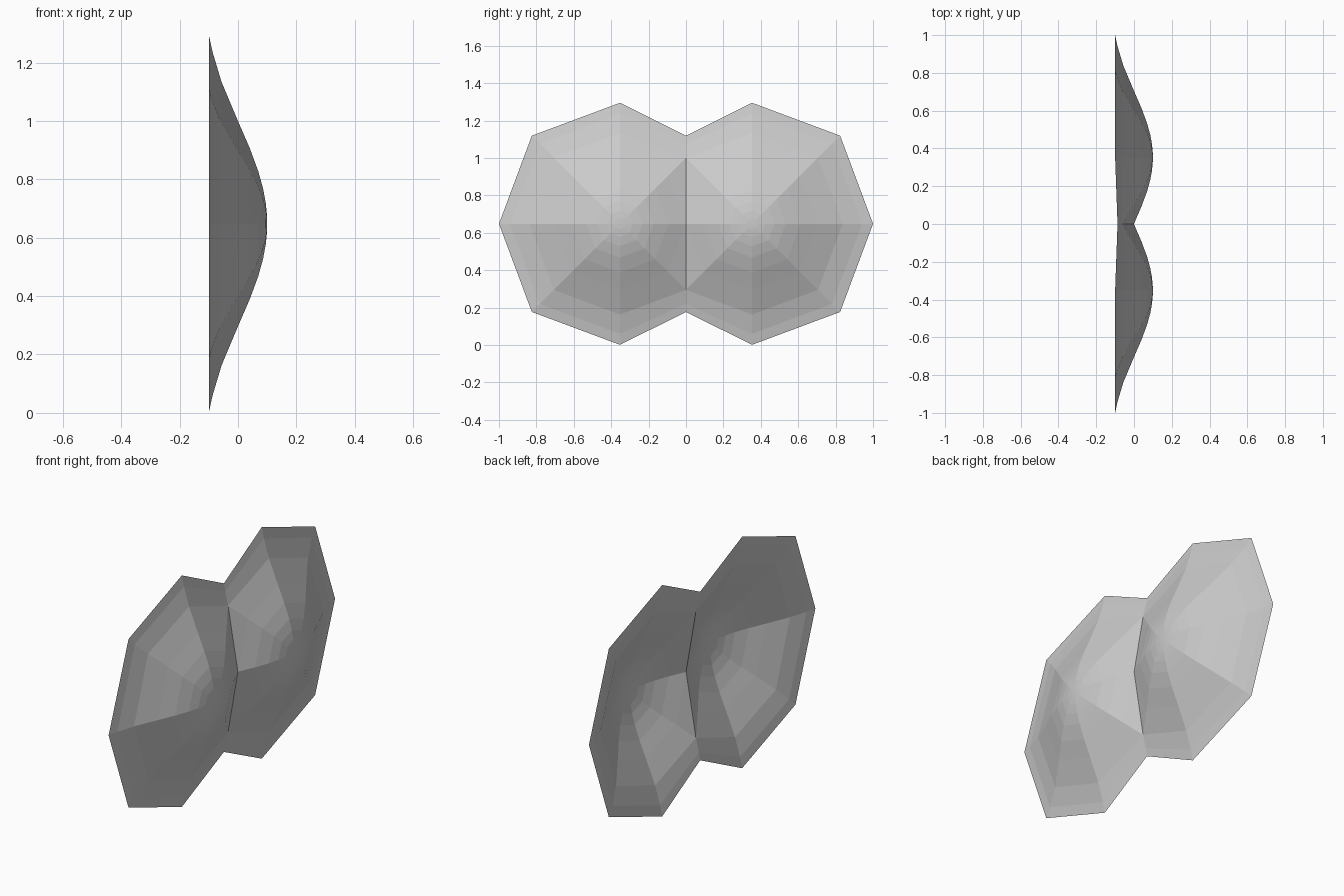
import bpy, bmesh
from math import sin, cos, pi

if "Cube" in bpy.data.objects:
    bpy.data.objects.remove(bpy.data.objects["Cube"])

SIDES = 8
CY, CZ = 0.353, 0.648          # centre of one dome
RINGS = [0.03, 0.07, 0.12, 0.18, 0.26, 0.353, 0.485, 0.588, 0.647]
DIAGONAL = 1.03                # diagonal corners sit slightly further out


def height(r):
    # cosine bump falling from +0.1 to -0.1
    return -0.1 if r > 0.64 else 0.1 * cos(pi * r / 0.703)


def dome_vert(bm, r, i):
    # corner of an octagonal ring, clamped against the centre seam
    a = 2 * pi * i / SIDES
    r *= DIAGONAL if i % 2 else 1
    y = max(CY + r * cos(a), 0)
    if y < 0.002:
        y = 0
    dz = r * sin(a)
    real_r = ((y - CY) ** 2 + dz ** 2) ** 0.5
    return bm.verts.new((height(real_r), y, CZ + dz))


# One open octagonal dome
bm = bmesh.new()
apex = bm.verts.new((0.1, CY, CZ))
rings = [[dome_vert(bm, r, i) for i in range(SIDES)] for r in RINGS]
for i in range(SIDES):
    j = (i + 1) % SIDES
    bm.faces.new((apex, rings[0][i], rings[0][j]))
    for inner, outer in zip(rings, rings[1:]):
        quad = (inner[i], outer[i], outer[j], inner[j])
        if any(v.co.y > 0 for v in quad):      # skip collapsed seam faces
            bm.faces.new(quad)
bmesh.ops.remove_doubles(bm, verts=bm.verts, dist=0.0005)
loose = [v for v in bm.verts if not v.link_faces]
bmesh.ops.delete(bm, geom=loose, context='VERTS')
mesh = bpy.data.meshes.new("double_dome_shell")
bm.to_mesh(mesh)
bm.free()

# Mirror into the twin dome, joined at the seam
shell = bpy.data.objects.new("double_dome_shell", mesh)
bpy.context.collection.objects.link(shell)
mirror = shell.modifiers.new("twin", 'MIRROR')
mirror.use_axis = (False, True, False)
mirror.use_clip = True
